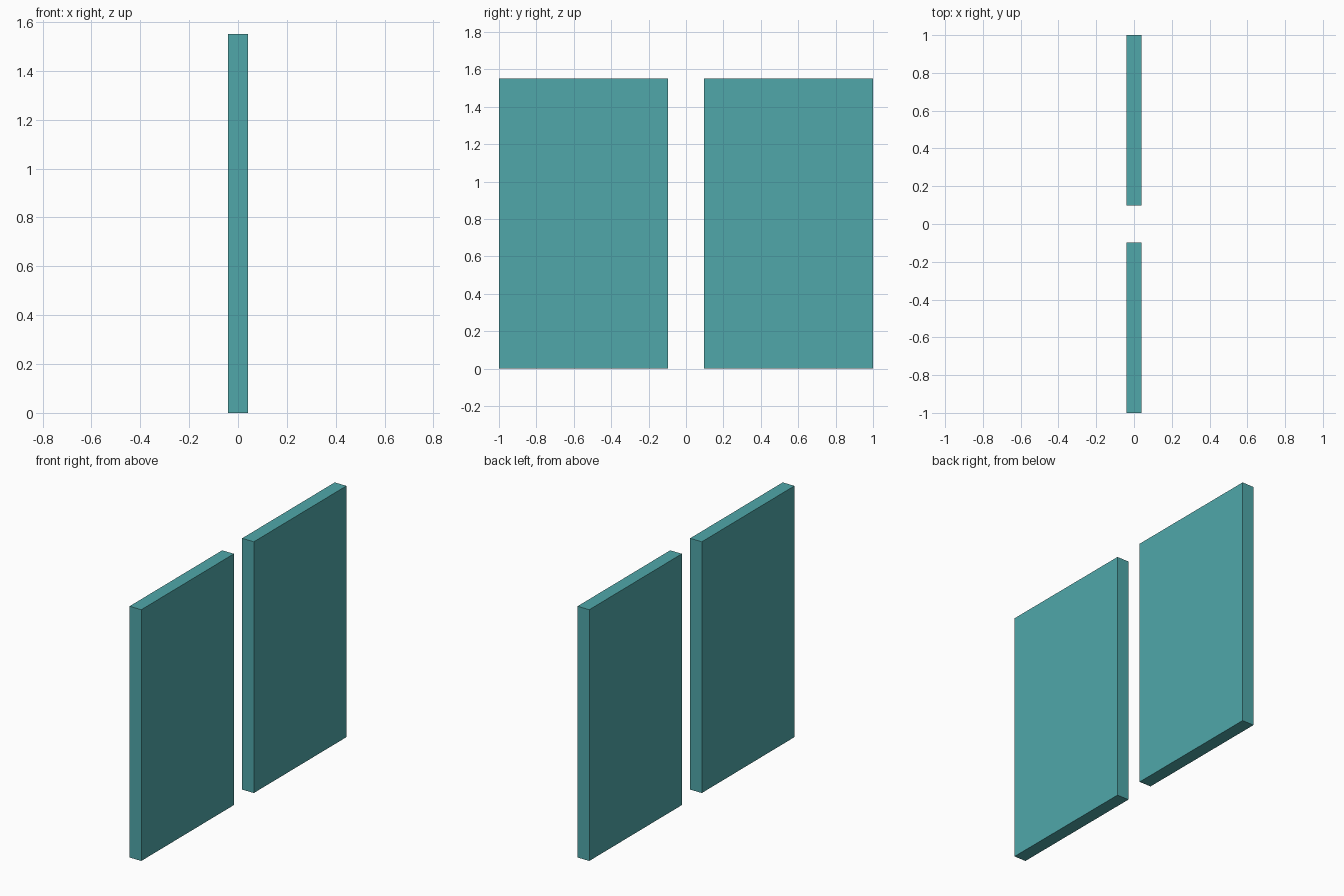
import bpy

if "Cube" in bpy.data.objects:
    bpy.data.objects.remove(bpy.data.objects["Cube"])

THICK, HEIGHT = 0.08, 1.55
GAP, OUTER = 0.097, 1.0      # inner and outer edge distance from the centre

teal = bpy.data.materials.new("teal")
teal.diffuse_color = (0.08, 0.39, 0.40, 1)
teal.use_nodes = True
teal.node_tree.nodes["Principled BSDF"].inputs["Base Color"].default_value = teal.diffuse_color


def panel(name, side):
    """Upright flat panel on one side of the central gap."""
    bpy.ops.mesh.primitive_cube_add(
        size=1, location=(0, side * (GAP + OUTER) / 2, HEIGHT / 2))
    ob = bpy.context.object
    ob.name = name
    ob.scale = (THICK, OUTER - GAP, HEIGHT)
    bpy.ops.object.transform_apply(location=False, rotation=False, scale=True)
    ob.data.materials.append(teal)


# Pair of matching panels
panel("front_panel", -1)
panel("back_panel", 1)
